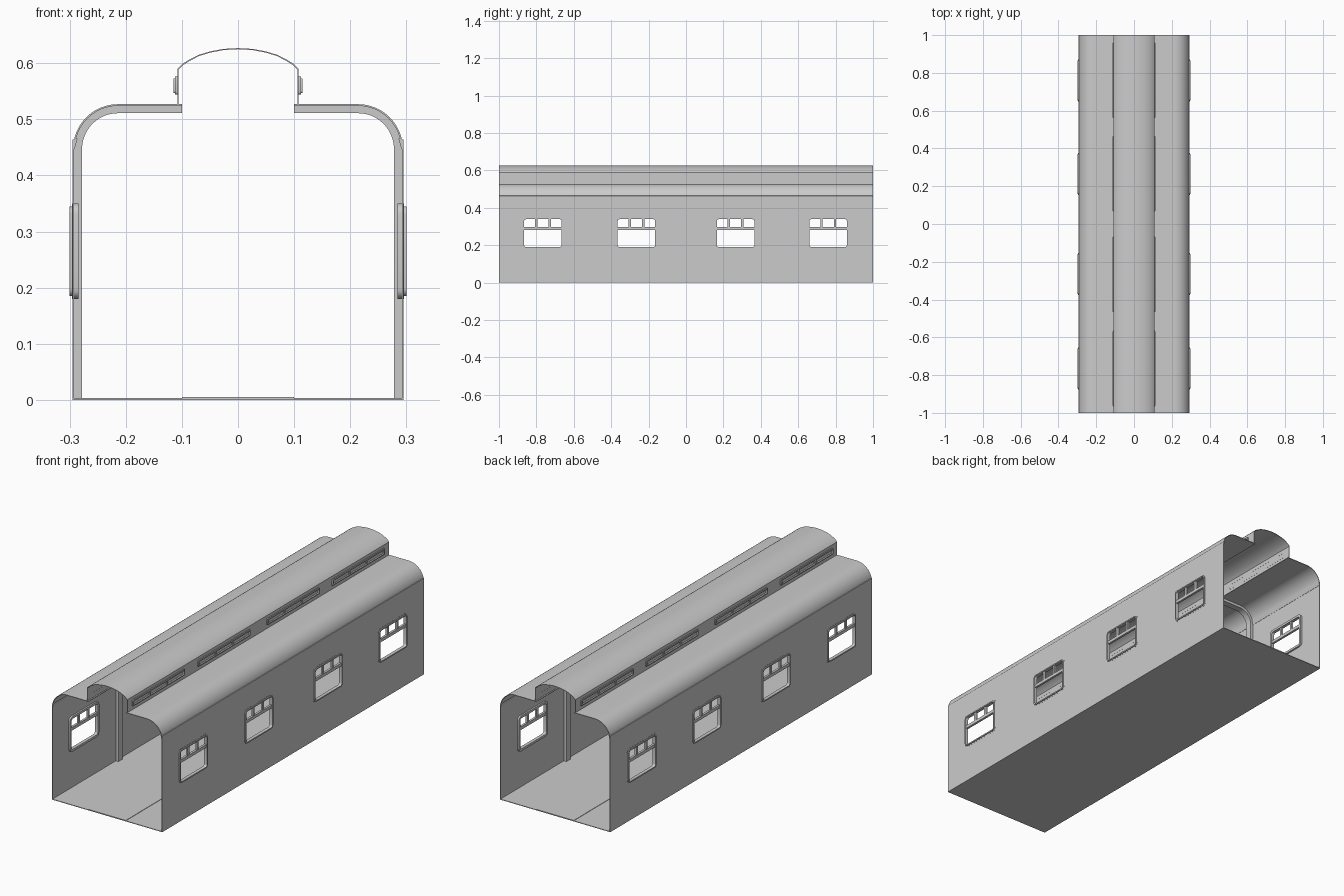
import bpy, bmesh
from math import sin, cos, pi

if "Cube" in bpy.data.objects:
    bpy.data.objects.remove(bpy.data.objects["Cube"])

L = 1.0                                   # half length of the carriage
WINDOW_Y = (-0.765, -0.265, 0.265, 0.76)


def finish(name, bm, mirror=False, smooth=False):
    bmesh.ops.recalc_face_normals(bm, faces=bm.faces)
    me = bpy.data.meshes.new(name)
    bm.to_mesh(me)
    bm.free()
    ob = bpy.data.objects.new(name, me)
    bpy.context.collection.objects.link(ob)
    if mirror:
        ob.modifiers.new("Mirror", 'MIRROR').use_axis[0] = True
    if smooth:
        bpy.ops.object.select_all(action='DESELECT')
        ob.select_set(True)
        bpy.context.view_layer.objects.active = ob
        bpy.ops.object.shade_smooth_by_angle(angle=0.6)
    return ob


def add_box(bm, x0, x1, y0, y1, z0, z1):
    vs = bmesh.ops.create_cube(bm, size=1)['verts']
    for v in vs:
        v.co = ((x0 + x1) / 2 + v.co.x * (x1 - x0),
                (y0 + y1) / 2 + v.co.y * (y1 - y0),
                (z0 + z1) / 2 + v.co.z * (z1 - z0))


def add_strip(bm, outer, inner, y0, y1):
    """Closed bar between two matching x-z lines, extruded along y."""
    rings = [[bm.verts.new(p) for p in ((o[0], y0, o[1]), (o[0], y1, o[1]),
                                        (i[0], y1, i[1]), (i[0], y0, i[1]))]
             for o, i in zip(outer, inner)]
    for a, b in zip(rings, rings[1:]):
        for k in range(4):
            bm.faces.new((a[k], a[(k + 1) % 4], b[(k + 1) % 4], b[k]))
    bm.faces.new(rings[0])
    bm.faces.new(rings[-1])


def rounded(cy, cz, hy, hz, r, n=4):
    """Rounded rectangle in the y-z plane."""
    pts = []
    for q, (sy, sz) in enumerate(((1, 1), (-1, 1), (-1, -1), (1, -1))):
        for k in range(n + 1):
            a = (q + k / n) * pi / 2
            pts.append((cy + sy * (hy - r) + r * cos(a), cz + sz * (hz - r) + r * sin(a)))
    return pts


def add_ring(bm, outer, inner, x0, x1):
    """Window surround between two rounded rectangles."""
    loops = [[bm.verts.new((x, *p)) for p in line]
             for x, line in ((x0, outer), (x1, outer), (x1, inner), (x0, inner))]
    n = len(outer)
    for a in range(4):
        p, q = loops[a], loops[(a + 1) % 4]
        for k in range(n):
            m = (k + 1) % n
            bm.faces.new((p[k], p[m], q[m], q[k]))


def roof_line(inset):
    r = 0.08 - inset
    return [(0.214 + r * cos(k * pi / 24), 0.447 + r * sin(k * pi / 24)) for k in range(13)]


# floor and raised aisle
bm = bmesh.new()
add_box(bm, -0.295, 0.295, -L, L, 0, 0.003)
finish("floor", bm)
bm = bmesh.new()
add_box(bm, -0.1, 0.1, -L, L, 0.003, 0.005)
finish("aisle", bm)

# side walls with rounded window openings
cut = bmesh.new()
for y in WINDOW_Y:
    ends = [[cut.verts.new((x, *p)) for p in rounded(y, 0.265, 0.104, 0.078, 0.012)]
            for x in (0.27, 0.32)]
    n = len(ends[0])
    for k in range(n):
        m = (k + 1) % n
        cut.faces.new((ends[0][k], ends[0][m], ends[1][m], ends[1][k]))
    for e in ends:
        cut.faces.new(e)
cutter = finish("window_cutter", cut)
cutter.hide_render = True
cutter.hide_viewport = True

bm = bmesh.new()
add_box(bm, 0.292, 0.295, -L, L, 0.002, 0.455)
wall = finish("side_wall", bm)
mod = wall.modifiers.new("Windows", 'BOOLEAN')
mod.operation = 'DIFFERENCE'
mod.solver = 'EXACT'
mod.object = cutter
wall.modifiers.new("Mirror", 'MIRROR').use_axis[0] = True

# window frames: inner flange, outer trim, rail and mullions
bm = bmesh.new()
for y in WINDOW_Y:
    hole = rounded(y, 0.265, 0.1, 0.074, 0.009)
    add_ring(bm, rounded(y, 0.265, 0.111, 0.085, 0.018), hole, 0.284, 0.2955)
    add_ring(bm, rounded(y, 0.265, 0.106, 0.08, 0.014), hole, 0.2955, 0.3)
    add_box(bm, 0.286, 0.297, y - 0.101, y + 0.101, 0.282, 0.297)
    for s in (-1, 1):
        c = y + s * 0.036
        add_box(bm, 0.287, 0.296, c - 0.006, c + 0.006, 0.295, 0.341)
finish("window_frames", bm, mirror=True, smooth=True)

# lower roof with curved eaves
bm = bmesh.new()
add_strip(bm, roof_line(0) + [(0.1, 0.527)], roof_line(0.003) + [(0.1, 0.524)], -L, L)
finish("lower_roof", bm, mirror=True, smooth=True)

# gutter along the eaves
bm = bmesh.new()
add_strip(bm, [(0.295, 0.45), (0.295, 0.464)], [(0.291, 0.448), (0.286, 0.466)], -L, L)
finish("gutter", bm, mirror=True)

# arched inner ribs
bm = bmesh.new()
for y in (-0.5, 0, 0.5):
    add_strip(bm, [(0.2935, 0.003)] + roof_line(0.001) + [(0.1, 0.526)],
              [(0.278, 0.003)] + roof_line(0.016) + [(0.1, 0.511)], y - 0.016, y + 0.016)
finish("inner_ribs", bm, mirror=True, smooth=True)

# raised centre roof
half = [(0.108, 0.526), (0.108, 0.59), (0.099, 0.599), (0.086, 0.607), (0.07, 0.615),
        (0.05, 0.621), (0.026, 0.6255)]
line = half + [(0, 0.627)] + [(-x, z) for x, z in reversed(half)]
inner = [(x * 0.985, z - (0.002 if z > 0.53 else 0)) for x, z in line]
bm = bmesh.new()
add_strip(bm, line, inner, -L, L)
finish("raised_roof", bm, smooth=True)

# long narrow vent lights on the raised roof sides
bm = bmesh.new()
for y in WINDOW_Y:
    hole = rounded(y, 0.56, 0.192, 0.009, 0.003)
    add_ring(bm, rounded(y, 0.56, 0.2, 0.016, 0.005), hole, 0.106, 0.112)
    add_ring(bm, rounded(y, 0.56, 0.197, 0.013, 0.004), hole, 0.112, 0.115)
    for s in (-1, 1):
        c = y + s * 0.065
        add_box(bm, 0.107, 0.113, c - 0.005, c + 0.005, 0.55, 0.57)
finish("vent_lights", bm, mirror=True, smooth=True)
